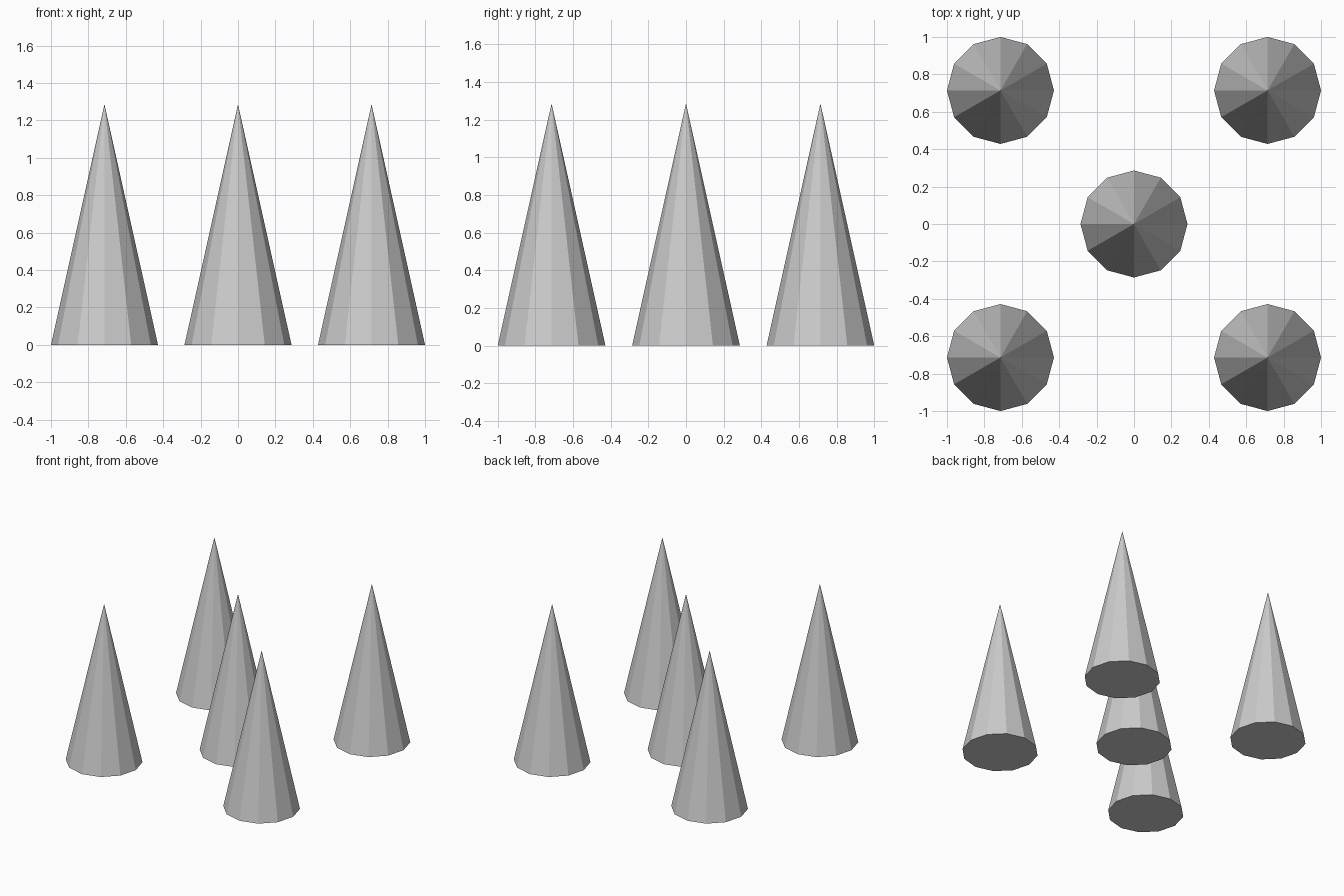
import bpy

if "Cube" in bpy.data.objects:
    bpy.data.objects.remove(bpy.data.objects["Cube"])

RADIUS = 0.286
HEIGHT = 1.286
SPACING = 0.714


def cone(name, x, y):
    # Twelve-sided flat-shaded cone standing on the ground, with a closed base
    bpy.ops.mesh.primitive_cone_add(vertices=12, radius1=RADIUS, radius2=0,
                                    depth=HEIGHT, location=(x, y, HEIGHT / 2))
    bpy.context.object.name = name


# Centre cone
cone("centre_cone", 0, 0)

# Four corner cones
for y_side, sy in (("front", -1), ("back", 1)):
    for x_side, sx in (("left", -1), ("right", 1)):
        cone(f"{y_side}_{x_side}_cone", sx * SPACING, sy * SPACING)
